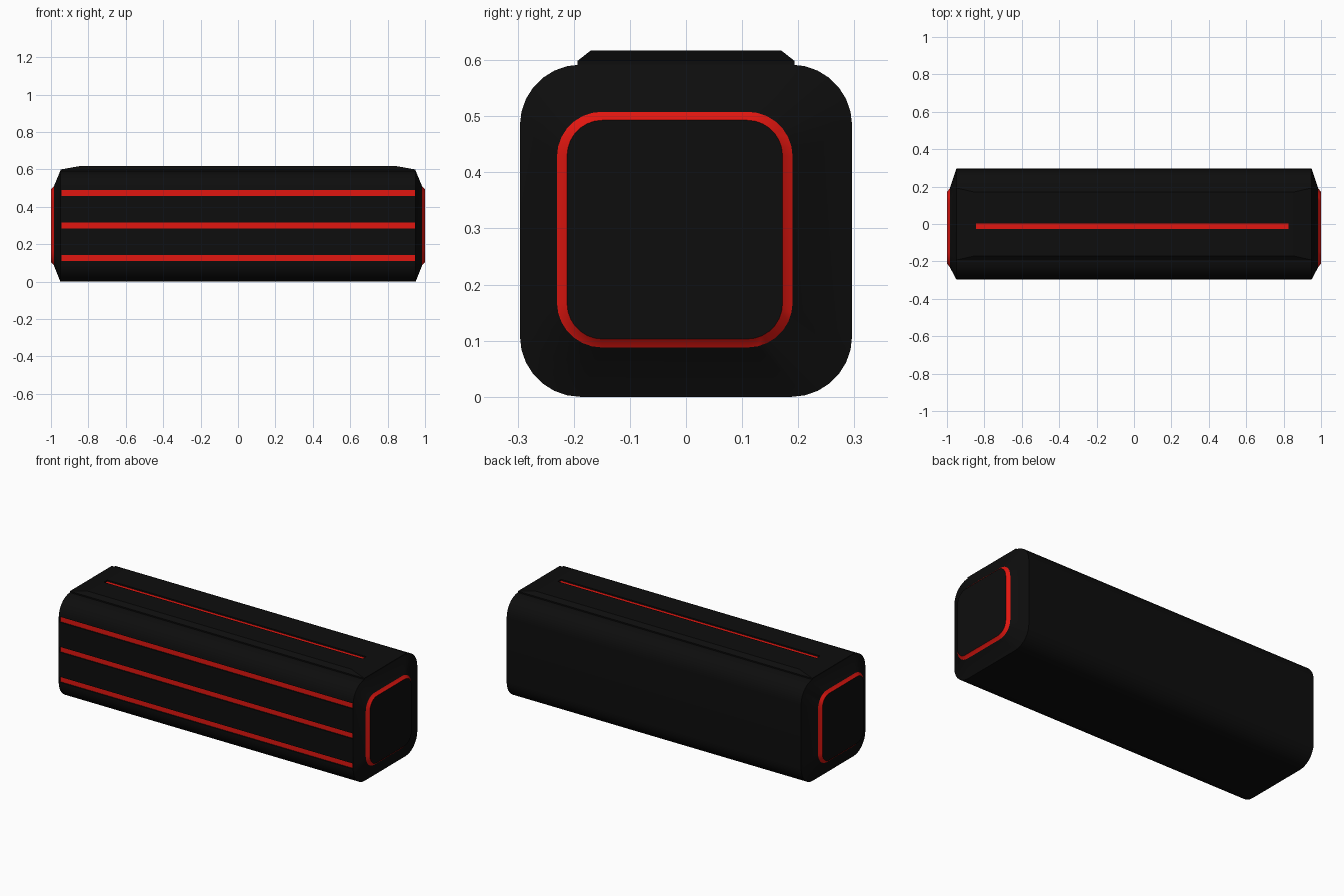
import bpy, bmesh
from math import sin, cos, pi, radians

if "Cube" in bpy.data.objects:
    bpy.data.objects.remove(bpy.data.objects["Cube"])


def material(name, rgb):
    m = bpy.data.materials.new(name)
    m.diffuse_color = (*rgb, 1)
    m.use_nodes = True
    m.node_tree.nodes["Principled BSDF"].inputs["Base Color"].default_value = m.diffuse_color
    return m


BLACK = material("black_shell", (0.004, 0.004, 0.004))
RED = material("red_accent", (0.75, 0.008, 0.005))


def add_object(name, bm, mats):
    bmesh.ops.recalc_face_normals(bm, faces=bm.faces)
    me = bpy.data.meshes.new(name)
    bm.to_mesh(me)
    bm.free()
    for m in mats:
        me.materials.append(m)
    ob = bpy.data.objects.new(name, me)
    bpy.context.collection.objects.link(ob)
    return ob


def loft(name, rings, mats, red_bands=()):
    """Skin a list of equal-length point rings and cap both ends."""
    bm = bmesh.new()
    loops = [[bm.verts.new(p) for p in ring] for ring in rings]
    n = len(loops[0])
    for k, (a, b) in enumerate(zip(loops, loops[1:])):
        for i in range(n):
            j = (i + 1) % n
            f = bm.faces.new((a[i], a[j], b[j], b[i]))
            f.material_index = int(k in red_bands)
    bm.faces.new(loops[0])
    bm.faces.new(loops[-1])
    return add_object(name, bm, mats)


def rounded(x, cy, cz, hy, hz, r, seg=7):
    """Rounded rectangle in the yz plane."""
    pts = []
    for q, (sy, sz) in enumerate(((1, 1), (-1, 1), (-1, -1), (1, -1))):
        for i in range(seg + 1):
            a = (q + i / seg) * pi / 2
            pts.append((x, cy + sy * (hy - r) + r * cos(a),
                        cz + sz * (hz - r) + r * sin(a)))
    return pts


def rect(z, hx, hy):
    return [(-hx, -hy, z), (hx, -hy, z), (hx, hy, z), (-hx, hy, z)]


def box(name, lo, hi, mat):
    (x0, y0, z0), (x1, y1, z1) = lo, hi
    rings = [[(x0, y0, z), (x1, y0, z), (x1, y1, z), (x0, y1, z)] for z in (z0, z1)]
    return loft(name, rings, [mat])


def cut(target, lo, hi):
    """Carve a box-shaped groove."""
    cutter = box("groove_cutter", lo, hi, BLACK)
    cutter.hide_render = True
    mod = target.modifiers.new("groove", 'BOOLEAN')
    mod.operation, mod.solver, mod.object = 'DIFFERENCE', 'EXACT', cutter
    bpy.context.view_layer.objects.active = target
    bpy.ops.object.modifier_apply(modifier=mod.name)
    bpy.data.objects.remove(cutter)


# body: rounded bar, bevelled ends, red-sided raised end pads
def end(s):
    return [rounded(s * 0.95, 0, 0.296, 0.296, 0.296, 0.108),
            rounded(s * 0.985, -0.02, 0.298, 0.21, 0.21, 0.08),
            rounded(s * 1.0, -0.02, 0.298, 0.192, 0.195, 0.063)]


body = loft("body", end(-1)[::-1] + end(1), [BLACK, RED], red_bands=(0, 4))

# raised top panel with sloping edges
panel = loft("top_panel", [rect(0.575, 0.95, 0.193), rect(0.599, 0.95, 0.193),
                           rect(0.617, 0.85, 0.17)], [BLACK])

# recessed red stripes on the front
for i, z in enumerate((0.125, 0.30, 0.475)):
    lo, hi = z - 0.016, z + 0.016
    cut(body, (-0.945, -0.4, lo), (0.947, -0.286, hi))
    box(f"front_stripe_{i + 1}", (-0.945, -0.288, lo), (0.947, -0.27, hi), RED)

# recessed red stripe on the top panel
cut(panel, (-0.845, -0.028, 0.607), (0.825, 0.003, 0.7))
box("top_stripe", (-0.845, -0.028, 0.597), (0.825, 0.003, 0.609), RED)

# smooth the rounded corners, keep the edges sharp
bpy.ops.object.select_all(action='DESELECT')
body.select_set(True)
bpy.context.view_layer.objects.active = body
bpy.ops.object.shade_smooth_by_angle(angle=radians(25))
